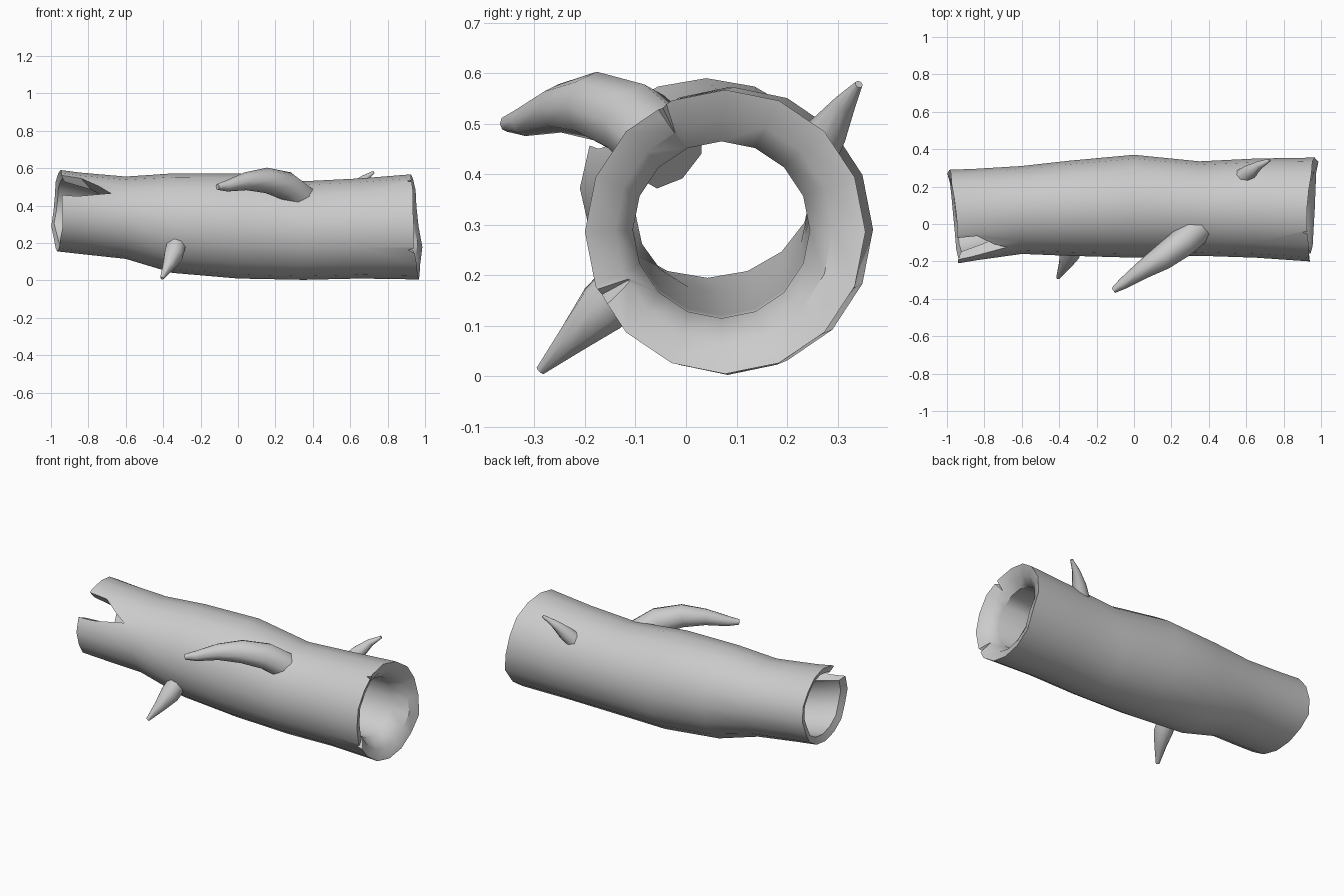
import bpy, bmesh, math, random
from mathutils import Vector

if "Cube" in bpy.data.objects:
    bpy.data.objects.remove(bpy.data.objects["Cube"])

random.seed(4)
SEG = 16


def make_object(name, bm):
    bmesh.ops.recalc_face_normals(bm, faces=bm.faces[:])
    mesh = bpy.data.meshes.new(name)
    bm.to_mesh(mesh)
    bm.free()
    ob = bpy.data.objects.new(name, mesh)
    bpy.context.collection.objects.link(ob)
    return ob


def smooth(ob, angle):
    bpy.ops.object.select_all(action='DESELECT')
    ob.select_set(True)
    bpy.context.view_layer.objects.active = ob
    bpy.ops.object.shade_smooth_by_angle(angle=math.radians(angle))


def bridge(bm, a, b):
    for i in range(len(a)):
        j = (i + 1) % len(a)
        bm.faces.new((a[i], a[j], b[j], b[i]))


# Trunk sections: x, y min, y max, z min, z max, end raggedness (-1 left, 1 right)
outer = [(-0.965, -0.21, 0.29, 0.155, 0.59, -1), (-0.85, -0.195, 0.295, 0.142, 0.577, 0),
         (-0.60, -0.16, 0.31, 0.115, 0.555, 0), (-0.35, -0.17, 0.338, 0.04, 0.572, 0),
         (0.0, -0.18, 0.37, 0.01, 0.572, 0), (0.35, -0.17, 0.335, 0.003, 0.53, 0),
         (0.65, -0.18, 0.35, 0.01, 0.545, 0), (0.955, -0.20, 0.355, 0.005, 0.567, 1)]
inner = [(0.93, -0.14, 0.29, 0.065, 0.51, 1), (0.86, -0.105, 0.245, 0.115, 0.465, 0),
         (0.0, -0.105, 0.245, 0.12, 0.47, 0), (-0.70, -0.10, 0.24, 0.165, 0.48, 0),
         (-0.95, -0.165, 0.25, 0.195, 0.55, -1)]
jag = [random.uniform(-0.012, 0.008) for _ in range(SEG)]


def trunk_ring(bm, s):
    x, y0, y1, z0, z1, end = s
    ring = []
    for i in range(SEG):
        a = 2 * math.pi * i / SEG
        c, n = math.cos(a), math.sin(a)
        dx = 0
        if end > 0:
            dx = 0.018 * c - 0.02 * n + jag[i]
        elif end < 0:
            dx = -0.027 * c + 0.008 * n - jag[i] * 0.8
        ring.append(bm.verts.new((x + dx, (y0 + y1) / 2 + c * (y1 - y0) / 2,
                                  (z0 + z1) / 2 + n * (z1 - z0) / 2)))
    return ring


# Hollow trunk: outer bark, end rims and bore form one closed loop of rings
bm = bmesh.new()
rings = [trunk_ring(bm, s) for s in outer + inner]
for k in range(len(rings)):
    bridge(bm, rings[k], rings[(k + 1) % len(rings)])
trunk = make_object("hollow_trunk", bm)


# Splits in the trunk ends: wedges opening outward from the bore
def split(name, x_end, x_tip, centre, side_a, side_b, tip_dir):
    cy, cz = centre
    pts = [(x_end, cy, cz), (x_tip, cy, cz)]
    for x, d in ((x_end, side_a), (x_end, side_b), (x_tip, tip_dir)):
        v = Vector(d).normalized() * 0.5
        pts.append((x, cy + v.x, cz + v.y))
    b = bmesh.new()
    for p in pts:
        b.verts.new(p)
    bmesh.ops.convex_hull(b, input=b.verts[:])
    cutter = make_object(name, b)
    m = trunk.modifiers.new(name, 'BOOLEAN')
    m.operation = 'DIFFERENCE'
    m.solver = 'EXACT'
    m.object = cutter
    bpy.context.view_layer.objects.active = trunk
    bpy.ops.object.modifier_apply(modifier=name)
    bpy.data.objects.remove(cutter)


split("left_split", -1.06, -0.68, (0.05, 0.37), (-0.13, 0.20), (-0.25, 0.09), (-0.2, 0.11))
split("right_top_split", 1.04, 0.90, (0.07, 0.29), (-0.09, 0.25), (-0.15, 0.25), (-0.12, 0.25))
split("right_low_split", 1.04, 0.91, (0.07, 0.29), (-0.25, -0.10), (-0.22, -0.17), (-0.24, -0.13))
smooth(trunk, 40)


# Tapered branch stubs swept along a bent path of (x, y, z, radius)
def branch(name, path, sides=8):
    b = bmesh.new()
    pts = [Vector(p[:3]) for p in path]
    rs = []
    for k, p in enumerate(path):
        t = (pts[min(k + 1, len(pts) - 1)] - pts[max(k - 1, 0)]).normalized()
        u = t.cross(Vector((0, 0, 1))).normalized()
        w = u.cross(t)
        rs.append([b.verts.new(pts[k] + p[3] * (u * math.cos(a) + w * math.sin(a)))
                   for a in (2 * math.pi * i / sides for i in range(sides))])
    for r0, r1 in zip(rs, rs[1:]):
        bridge(b, r0, r1)
    b.faces.new(rs[0])
    b.faces.new(rs[-1])
    smooth(make_object(name, b), 60)


branch("large_branch", [(0.34, -0.03, 0.44, 0.08), (0.26, -0.10, 0.505, 0.078),
                        (0.15, -0.18, 0.535, 0.068), (0.04, -0.25, 0.53, 0.048),
                        (-0.06, -0.32, 0.505, 0.03), (-0.11, -0.355, 0.50, 0.016)])
branch("lower_branch", [(-0.33, -0.11, 0.19, 0.055), (-0.345, -0.165, 0.135, 0.054),
                        (-0.37, -0.22, 0.08, 0.034), (-0.407, -0.288, 0.012, 0.010)])
branch("rear_branch", [(0.57, 0.24, 0.42, 0.05), (0.62, 0.28, 0.485, 0.04),
                       (0.67, 0.315, 0.54, 0.022), (0.725, 0.342, 0.578, 0.008)])
